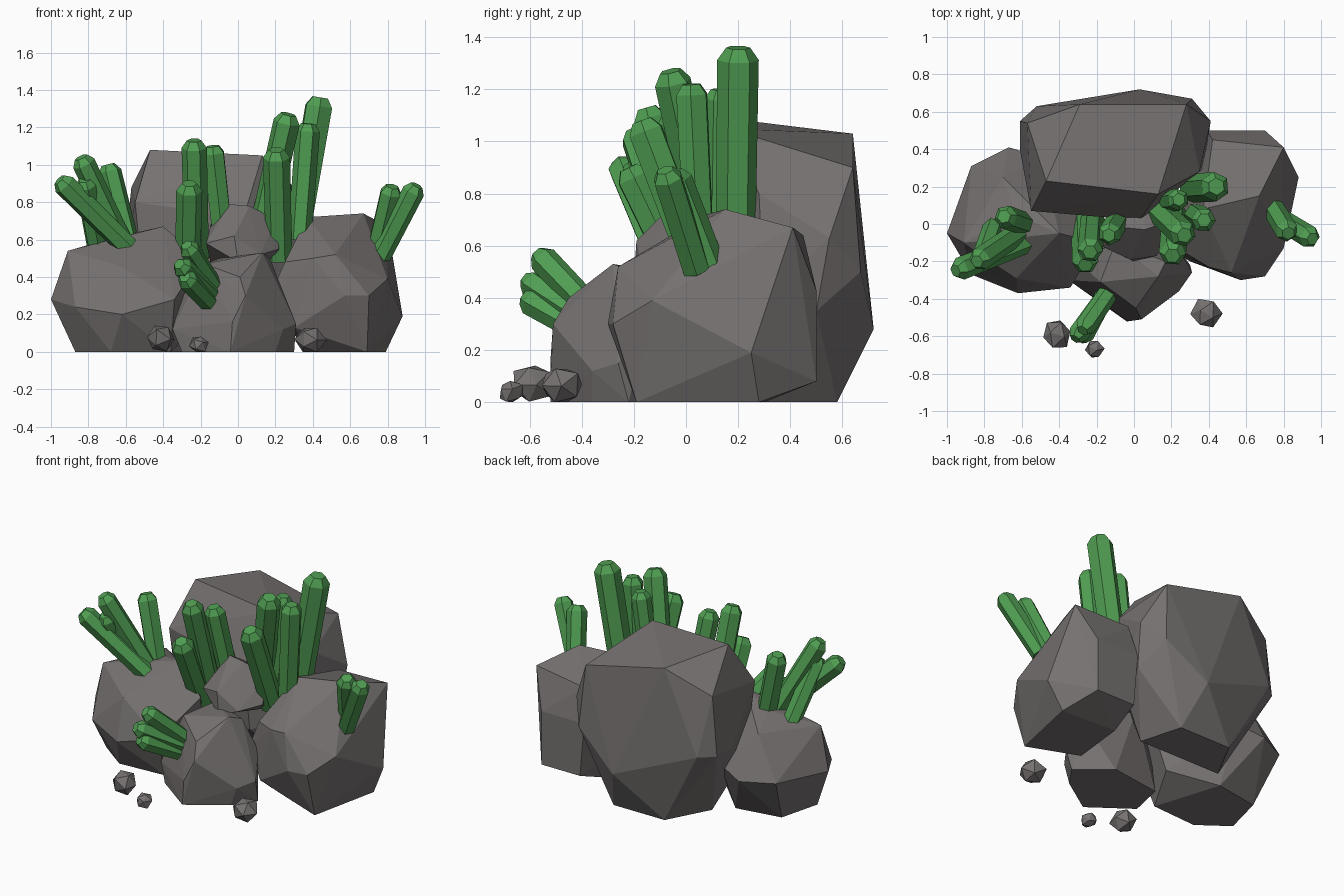
import bpy, bmesh, math, random
from mathutils import Vector, Matrix

random.seed(4)
cube = bpy.data.objects.get("Cube")
if cube:
    bpy.data.objects.remove(cube, do_unlink=True)


def material(name, colour):
    m = bpy.data.materials.new(name)
    m.use_nodes = True
    m.diffuse_color = colour
    m.node_tree.nodes["Principled BSDF"].inputs["Base Color"].default_value = colour
    return m


STONE = material("warm grey stone", (0.18, 0.165, 0.164, 1))
CRYSTAL = material("green crystal", (0.08, 0.34, 0.085, 1))


def finish(bm, name, mat):
    bmesh.ops.recalc_face_normals(bm, faces=bm.faces)
    mesh = bpy.data.meshes.new(name)
    bm.to_mesh(mesh)
    bm.free()
    mesh.materials.append(mat)
    ob = bpy.data.objects.new(name, mesh)
    bpy.context.collection.objects.link(ob)
    return ob


def rock(name, corners):
    """Faceted boulder: the hull around a few corner points."""
    bm = bmesh.new()
    for c in corners:
        bm.verts.new(c)
    res = bmesh.ops.convex_hull(bm, input=bm.verts[:])
    loose = {v for v in res["geom_interior"] + res["geom_unused"]
             if isinstance(v, bmesh.types.BMVert)}
    bmesh.ops.delete(bm, geom=list(loose), context='VERTS')
    return finish(bm, name, STONE)


def pebble(name, centre, size):
    bm = bmesh.new()
    bmesh.ops.create_icosphere(bm, subdivisions=1, radius=size)
    spin = Matrix.Rotation(random.uniform(0, 3), 3, Vector((1, 2, 1)).normalized())
    for v in bm.verts:
        v.co = Vector(centre) + spin @ v.co * random.uniform(0.85, 1.12)
        v.co.z = max(v.co.z, 0)
    return finish(bm, name, STONE)


def crystal(name, base, tip, r):
    """Six-sided rod that widens a little, then bevels to a small flat tip."""
    base, tip = Vector(base), Vector(tip)
    axis = tip - base
    turn = axis.to_track_quat('Z', 'Y')
    length = axis.length
    bm = bmesh.new()
    rings = []
    for z, k in ((0, 0.95), (length - 0.6 * r, 1), (length, 0.58)):
        ring = []
        for i in range(6):
            a = math.tau * i / 6
            p = Vector((r * k * math.cos(a), r * k * math.sin(a), z))
            ring.append(bm.verts.new(base + turn @ p))
        rings.append(ring)
    for low, high in zip(rings, rings[1:]):
        for i in range(6):
            j = (i + 1) % 6
            bm.faces.new((low[i], low[j], high[j], high[i]))
    bm.faces.new(rings[0])
    bm.faces.new(rings[-1])
    return finish(bm, name, CRYSTAL)


# Boulders
rock("back_boulder", [
    (-.47, .23, 1.08), (.13, .16, 1.05), (-.29, .64, 1.03),
    (.28, .64, .9), (.35, .28, .8), (-.55, .07, .8), (.03, .02, .72),
    (-.57, .54, .88), (-.61, .55, .5), (-.61, .4, .5), (-.52, .63, .5),
    (.03, .72, .28), (.31, .67, .5), (.41, .55, .63), (.39, .5, .35),
    (.37, .3, .4), (-.5, .1, .3), (.05, .05, .3), (-.25, .58, 0),
    (.12, .58, 0), (.2, .3, 0), (-.4, .3, 0)])

rock("left_boulder", [
    (-1, -.05, .28), (-.91, -.1, .54), (-.87, .31, .3), (-.67, .41, .3),
    (-.5, .36, .35), (-.63, .05, .62), (-.4, -.05, .67), (-.7, .25, .56),
    (-.63, -.29, .46), (-.87, -.27, .24), (-.62, -.37, .2), (-.34, -.34, .28),
    (-.2, -.1, .5), (-.87, -.12, 0), (-.68, -.26, 0), (-.36, -.24, 0),
    (-.8, .15, 0), (-.5, .2, 0), (-.25, 0, .1)])

rock("right_boulder", [
    (.67, .15, .74), (.37, .08, .72), (.8, .41, .67), (.42, .45, .64),
    (.39, .5, .43), (.7, .5, .43), (.88, .25, .19), (.8, -.13, .39),
    (.7, -.28, .3), (.57, -.3, .3), (.4, -.23, .5), (.52, -.26, .52),
    (.25, -.14, .48), (.17, -.12, .3), (.3, -.2, .13), (.7, .5, .08),
    (.42, .5, .08), (.79, .28, 0), (.69, -.19, 0), (.36, -.06, 0),
    (.4, .3, 0)])

rock("front_boulder", [
    (-.18, -.31, .47), (.13, -.28, .53), (.17, -.2, .5), (.01, -.45, .4),
    (-.03, -.52, .16), (.04, -.51, .3), (.31, -.26, .15), (.24, -.36, .12),
    (.25, -.15, .3), (-.35, -.3, .12), (-.3, -.2, .3), (-.1, -.1, .5),
    (-.3, -.33, 0), (-.04, -.52, 0), (.2, -.36, 0), (.3, -.22, 0),
    (.1, -.05, 0), (-.25, -.1, 0)])

rock("middle_rock", [
    (-.05, -.02, .79), (.06, -.03, .78), (.2, .02, .71), (.22, -.06, .55),
    (.12, -.17, .52), (-.02, -.19, .62), (-.17, -.12, .58), (-.14, .05, .7),
    (.05, .12, .7), (0, -.2, .48), (.15, .1, .45), (-.14, .08, .45)])

# Pebbles lying in front
pebble("large_pebble", (-.415, -.59, .073), .083)
pebble("small_pebble", (-.21, -.67, .04), .05)
pebble("right_pebble", (.385, -.48, .065), .082)

# Crystal clusters: base, tip, radius
clusters = {
    "tall_crystal": [
        ((.31, .19, .6), (.44, .2, 1.36), .08),
        ((.12, .08, .62), (.27, -.06, 1.27), .073),
        ((.33, .05, .6), (.375, .02, 1.22), .066),
        ((.22, .05, .5), (.205, -.17, 1.08), .073),
        ((.16, .12, .6), (.24, .13, 1.2), .06)],
    "middle_crystal": [
        ((-.22, .03, .5), (-.235, -.15, 1.13), .068),
        ((-.08, .03, .6), (-.135, -.06, 1.1), .063),
        ((-.27, .02, .4), (-.26, -.22, .9), .07)],
    "left_crystal": [
        ((-.59, -.03, .52), (-.84, -.2, 1.04), .062),
        ((-.58, 0, .55), (-.695, .04, 1.0), .064),
        ((-.56, -.09, .53), (-.955, -.25, .92), .062),
        ((-.74, .02, .48), (-.82, -.21, .92), .058)],
    "right_crystal": [
        ((.74, .09, .53), (.825, -.05, .885), .062),
        ((.76, .04, .51), (.955, -.08, .89), .06)],
    "front_crystal": [
        ((-.13, -.36, .35), (-.275, -.57, .57), .056),
        ((-.14, -.37, .31), (-.315, -.615, .47), .056),
        ((-.16, -.39, .27), (-.285, -.62, .4), .056)],
}
for name, rods in clusters.items():
    for i, (base, tip, r) in enumerate(rods, 1):
        crystal(f"{name}_{i}", base, tip, r)
